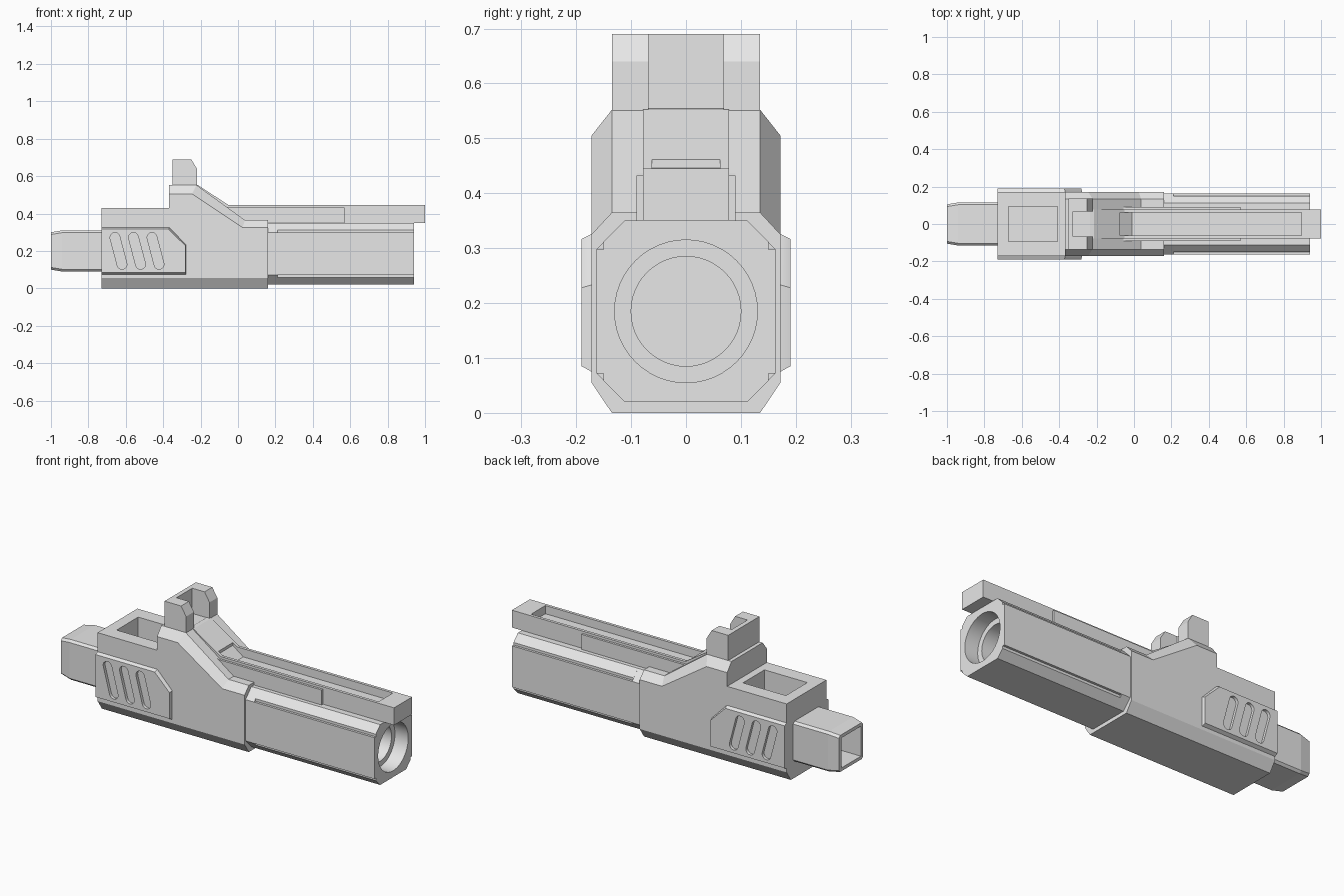
import bpy, bmesh, math

if "Cube" in bpy.data.objects:
    bpy.data.objects.remove(bpy.data.objects["Cube"])

metal = bpy.data.materials.new("grey metal")
metal.diffuse_color = (0.8, 0.8, 0.8, 1)
metal.use_nodes = True
metal.node_tree.nodes["Principled BSDF"].inputs["Base Color"].default_value = metal.diffuse_color


def loft(name, rings):
    """Skin a closed solid through rings of equal point count."""
    bm = bmesh.new()
    vs = [[bm.verts.new(p) for p in r] for r in rings]
    n = len(vs[0])
    for a, b in zip(vs, vs[1:]):
        for i in range(n):
            j = (i + 1) % n
            bm.faces.new((a[i], a[j], b[j], b[i]))
    bm.faces.new(vs[0])
    bm.faces.new(vs[-1])
    bmesh.ops.recalc_face_normals(bm, faces=bm.faces)
    me = bpy.data.meshes.new(name)
    bm.to_mesh(me)
    bm.free()
    me.materials.append(metal)
    ob = bpy.data.objects.new(name, me)
    bpy.context.collection.objects.link(ob)
    return ob


def mirrored(half):
    """Complete a half section of (y, z) points across the centre plane."""
    return half + [(-y, z) for y, z in reversed(half)]


def along_x(name, half, x0, x1):
    sec = mirrored(half)
    return loft(name, [[(x, y, z) for y, z in sec] for x in (x0, x1)])


def along_y(name, prof, y0, y1):
    return loft(name, [[(x, y, z) for x, z in prof] for y in (y0, y1)])


def box(name, x0, x1, y, z0, z1):
    return along_x(name, [(y, z0), (y, z1)], x0, x1)


def cylinder_x(name, x0, x1, r, z, n=48):
    return loft(name, [[(x, r * math.cos(2 * math.pi * i / n), z + r * math.sin(2 * math.pi * i / n))
                        for i in range(n)] for x in (x0, x1)])


def cut(ob, *cutters):
    for c in cutters:
        m = ob.modifiers.new("cut", 'BOOLEAN')
        m.operation, m.solver, m.object = 'DIFFERENCE', 'EXACT', c
        bpy.context.view_layer.objects.active = ob
        bpy.ops.object.modifier_apply(modifier=m.name)
        bpy.data.objects.remove(c)


def smooth(ob):
    bpy.ops.object.select_all(action='DESELECT')
    ob.select_set(True)
    bpy.context.view_layer.objects.active = ob
    bpy.ops.object.shade_smooth_by_angle(angle=math.radians(25))


# Rear receiver block with an open top pocket
rear = along_x("receiver_rear", [(.135, 0), (.172, .055), (.172, .43)], -.73, -.37)
cut(rear, box("pocket", -.67, -.41, .093, .27, .6))

# Front receiver: chamfered shoulders that slope down to the barrel
# each station: side edge x, side edge z, top edge x, top edge z
rings = []
for xs, s, xt, t in ((-.37, .505, -.37, .552), (-.245, .505, -.222, .552),
                     (.025, .325, .037, .365), (.16, .325, .16, .365)):
    half = [(xt, .135, 0), (xt, .172, .055), (xs, .172, s), (xt, .135, t)]
    rings.append(half + [(x, -y, z) for x, y, z in reversed(half)])
loft("receiver_front", rings)

# Barrel shroud: plain collar, then a section with notched corners
along_x("shroud_collar", [(.112, .02), (.163, .072), (.163, .298), (.112, .35)], .16, .212)
shroud = along_x("barrel_shroud",
                 [(.112, .02), (.15, .058), (.15, .072), (.163, .072),
                  (.163, .298), (.15, .298), (.15, .312), (.112, .35)], .212, .94)
cut(shroud, cylinder_x("muzzle", .86, 1.1, .13, .185), cylinder_x("bore", .25, 1.0, .1, .185))
smooth(shroud)

# Top rail: climbs the slope, with a long channel
rail = along_y("top_rail", [(-.235, .555), (-.215, .552), (-.05, .445), (1, .445), (1, .35),
                            (.0, .35), (-.235, .45)], -.078, .078)
cut(rail, box("channel", -.075, .895, .062, .4, .7))

# Thin cheeks on both sides of the rail
for side in (1, -1):
    along_y("rail_cheek", [(-.23, .545), (-.055, .432), (.57, .432), (.57, .35),
                           (.0, .35), (-.23, .46)], side * .077, side * .09)

# Sight: U-shaped block open to the front
sight = along_y("sight", [(-.35, .5), (-.35, .69), (-.25, .69), (-.22, .64), (-.22, .55), (-.25, .5)],
                -.135, .135)
cut(sight, box("sight_gap", -.325, -.1, .068, .552, .8))

# Side grip panels with three slanted slots each
for side in (1, -1):
    outer = [(-.73, .085), (-.282, .085), (-.282, .228), (-.372, .317), (-.73, .317)]
    inner = [(-.73, .075), (-.278, .075), (-.278, .233), (-.368, .326), (-.73, .326)]
    panel = loft("grip_panel", [[(x, side * y, z) for x, z in p]
                                for y, p in ((.168, inner), (.172, inner), (.19, outer))])
    for k in range(3):
        top, bottom, r = (-.658 + .099 * k, .272), (-.62 + .099 * k, .128), .026
        tilt = math.atan2(top[1] - bottom[1], top[0] - bottom[0]) - math.pi / 2
        prof = []
        for (cx, cz), start in ((top, 0), (bottom, math.pi)):
            for i in range(9):
                a = tilt + start + math.pi * i / 8
                prof.append((cx + r * math.cos(a), cz + r * math.sin(a)))
        cut(panel, along_y("slot", prof, side * .174, side * .25))
    smooth(panel)

# Rear stock: bevelled box, tapered at the end and hollow
rings = []
for x, w, h in ((-.72, .115, .11), (-.94, .115, .11), (-1, .105, .1)):
    c = .012
    sec = mirrored([(w - c, .2 - h), (w, .2 - h + c), (w, .2 + h - c), (w - c, .2 + h)])
    rings.append([(x, y, z) for y, z in sec])
stock = loft("rear_stock", rings)
cut(stock, box("stock_hollow", -1.1, -.8, .085, .118, .282))
